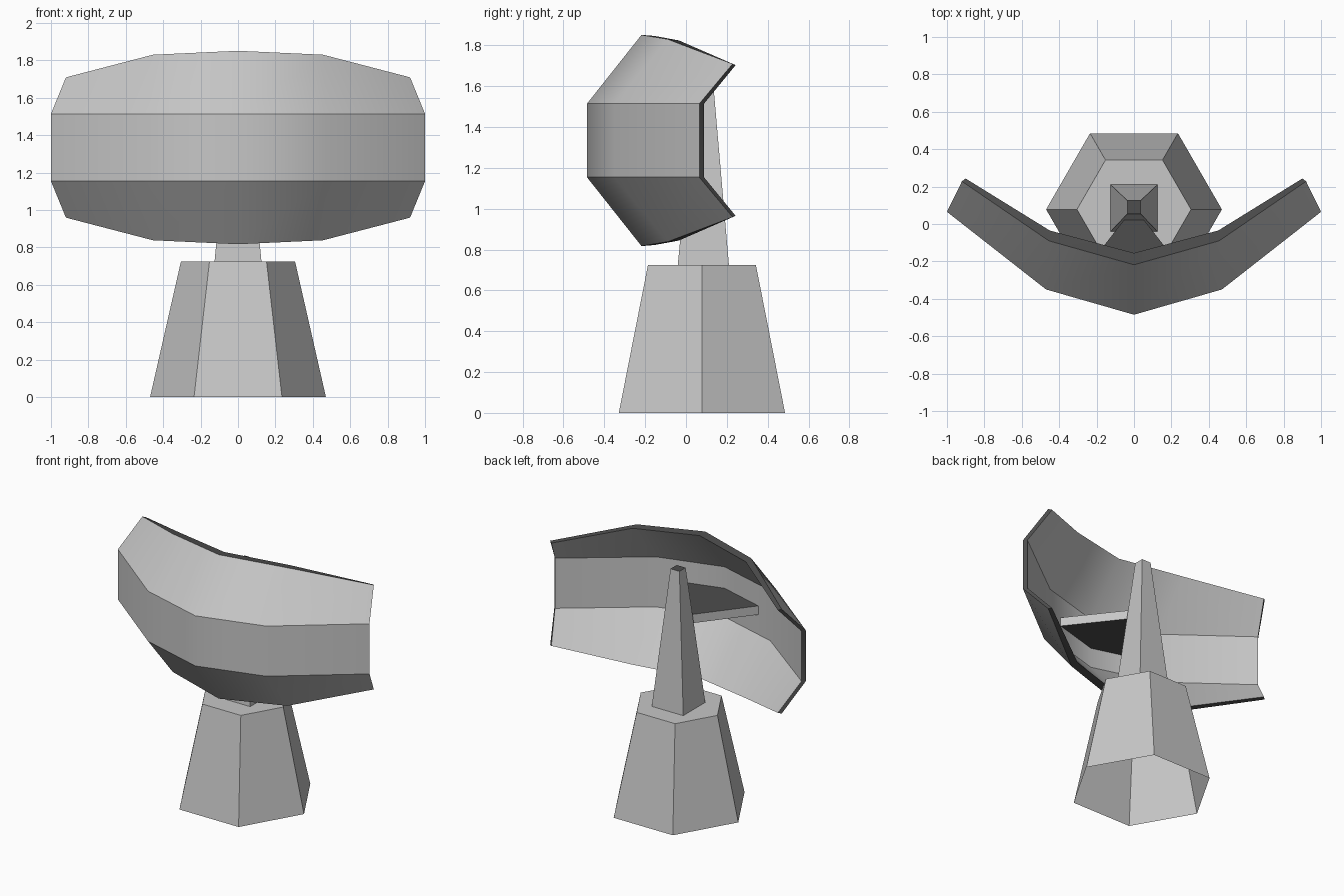
import bpy, bmesh, math
from mathutils import Vector

if "Cube" in bpy.data.objects:
    bpy.data.objects.remove(bpy.data.objects["Cube"])


def material(name, value):
    mat = bpy.data.materials.new(name)
    mat.use_nodes = True
    colour = (value, value, value, 1)
    mat.diffuse_color = colour
    mat.node_tree.nodes["Principled BSDF"].inputs["Base Color"].default_value = colour
    return mat


LIGHT = material("light grey", 0.57)
DARK = material("dark grey", 0.075)


def finish(bm, name):
    mesh = bpy.data.meshes.new(name)
    bm.normal_update()
    bm.to_mesh(mesh)
    bm.free()
    mesh.materials.append(LIGHT)
    mesh.materials.append(DARK)
    obj = bpy.data.objects.new(name, mesh)
    bpy.context.collection.objects.link(obj)
    return obj


def loft(name, lower, upper, dark_ends=False, bottom=True):
    """Join two matching rings with flat sides and close the ends."""
    bm = bmesh.new()
    a = [bm.verts.new(p) for p in lower]
    b = [bm.verts.new(p) for p in upper]
    for i in range(len(a)):
        j = (i + 1) % len(a)
        bm.faces.new((a[i], a[j], b[j], b[i]))
    ends = [bm.faces.new(b)]
    if bottom:
        ends.append(bm.faces.new(a[::-1]))
    for face in ends:
        face.material_index = int(dark_ends)
    return finish(bm, name)


def ring(sides, radius, y, z, turn=0.0):
    angles = [turn + math.tau * i / sides for i in range(sides)]
    return [(radius * math.cos(t), y + radius * math.sin(t), z) for t in angles]


# Hollow six-sided base and tapered square post
loft("base", ring(6, 0.47, 0.078, 0), ring(6, 0.305, 0.078, 0.725), bottom=False)
quarter = math.pi / 4
loft("post", ring(4, 0.177, 0.085, 0.725, quarter), ring(4, 0.05, 0.09, 1.705, quarter),
     dark_ends=True, bottom=False)

# Wedge-shaped arm that carries the dish
wedge = [(0, 0.09), (-0.34, -0.345), (0, -0.44), (0.34, -0.345)]
loft("arm", [(x, y, 1.297) for x, y in wedge], [(x, y, 1.36) for x, y in wedge],
     dark_ends=True)

# Dish: each column is band (x, y) and rim (x, y, height above dish centre)
MID, BAND = 1.334, 0.18
outer = [((0, -0.485), (0, -0.218, 0.517)),
         ((0.47, -0.35), (0.455, -0.09, 0.496)),
         ((1.0, 0.065), (0.92, 0.228, 0.375))]
inner = [((0, -0.437), (0, -0.155, 0.512)),
         ((0.455, -0.307), (0.45, -0.035, 0.49)),
         ((0.98, 0.088), (0.9, 0.243, 0.369))]


def shell(bm, columns):
    grid = []
    mirrored = [(-1, c) for c in columns[:0:-1]] + [(1, c) for c in columns]
    for side, ((bx, by), (rx, ry, rz)) in mirrored:
        points = [(rx, ry, -rz), (bx, by, -BAND), (bx, by, BAND), (rx, ry, rz)]
        grid.append([bm.verts.new((side * x, y, MID + z)) for x, y, z in points])
    for left, right in zip(grid, grid[1:]):
        for k in range(3):
            bm.faces.new((left[k], right[k], right[k + 1], left[k + 1]))
    # Border of the shell as one loop
    return (grid[0] + [c[3] for c in grid[1:-1]] + grid[-1][::-1]
            + [c[0] for c in grid[-2:0:-1]])


bm = bmesh.new()
front_edge, back_edge = shell(bm, outer), shell(bm, inner)
for i in range(len(front_edge)):
    j = (i + 1) % len(front_edge)
    rim = bm.faces.new((front_edge[i], front_edge[j], back_edge[j], back_edge[i]))
    rim.material_index = 1
bmesh.ops.recalc_face_normals(bm, faces=bm.faces)
dish = finish(bm, "dish")

bpy.ops.object.select_all(action="DESELECT")
dish.select_set(True)
bpy.context.view_layer.objects.active = dish
bpy.ops.object.shade_smooth_by_angle(angle=math.radians(35))
